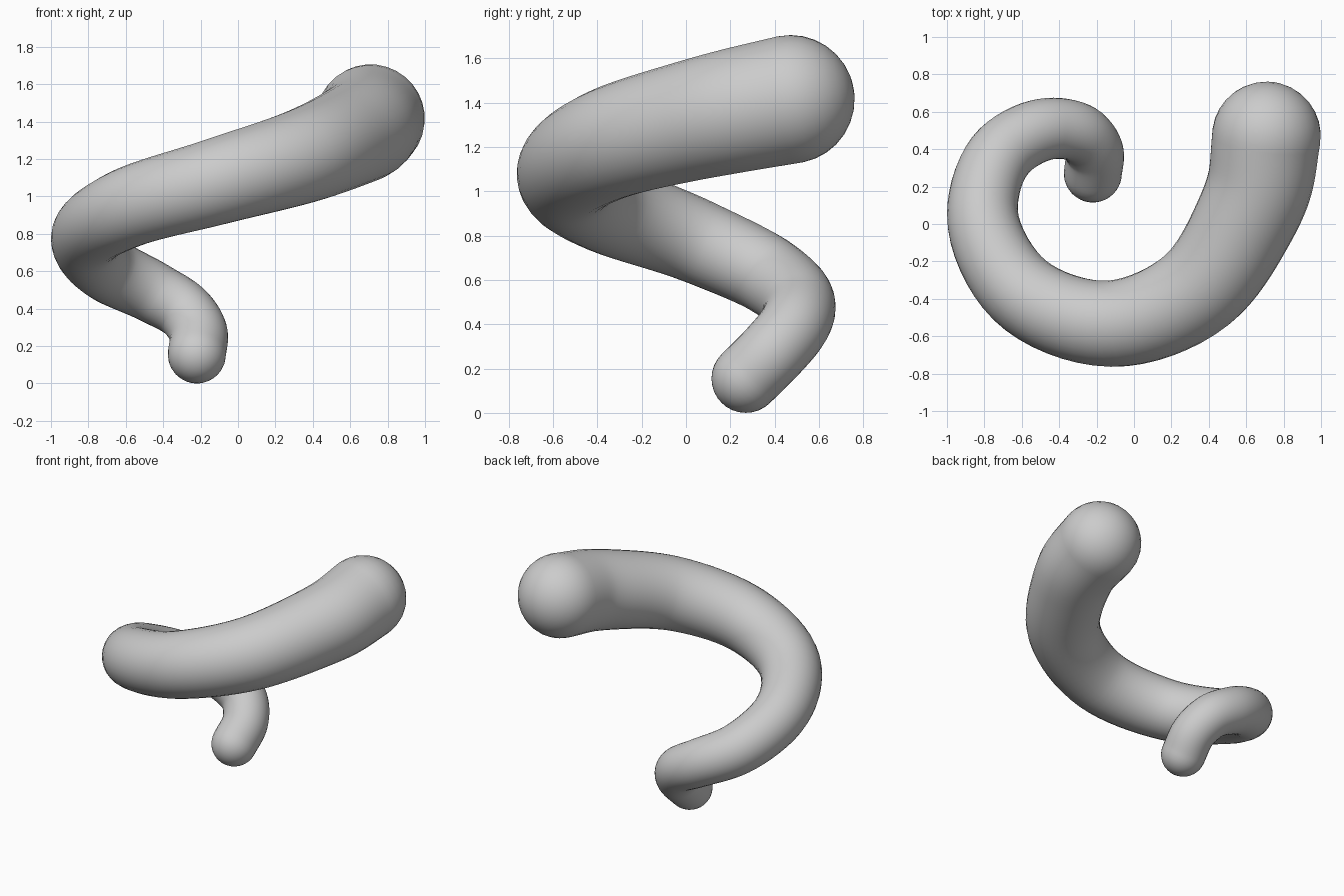
import bpy, bmesh, math
from mathutils import Vector

default = bpy.data.objects.get("Cube")
if default:
    bpy.data.objects.remove(default, do_unlink=True)

SIDES, STEPS, CAP = 32, 8, 8

# Centre line of the coil: x, y, z and tube radius
PATH = [Vector(p) for p in (
    (-.22, .27, .155, .155), (-.213, .39, .275, .156), (-.285, .482, .385, .158),
    (-.45, .51, .485, .165), (-.695, .39, .61, .177), (-.81, .06, .77, .19),
    (-.61, -.355, .93, .212), (-.13, -.533, 1.075, .231), (.345, -.345, 1.215, .253),
    (.585, .005, 1.315, .271), (.668, .2, 1.36, .281), (.708, .47, 1.415, .291))]


def spline(points):
    """Chord-length Catmull-Rom samples through the points."""
    ext = [2 * points[0] - points[1]] + points + [2 * points[-1] - points[-2]]
    out = []
    for a, b, c, d in zip(ext, ext[1:], ext[2:], ext[3:]):
        p, q, r = (b - a).length, (c - b).length, (d - c).length
        m0 = (c - b) * (p / (p + q)) + (b - a) * (q * q / p / (p + q))
        m1 = (c - b) * (r / (q + r)) + (d - c) * (q * q / r / (q + r))
        for i in range(STEPS):
            t = i / STEPS
            out.append(b * (2*t**3 - 3*t**2 + 1) + m0 * (t**3 - 2*t**2 + t)
                       + c * (3*t**2 - 2*t**3) + m1 * (t**3 - t**2))
    return out + [points[-1]]


samples = spline(PATH)
centres = [s.to_3d() for s in samples]
radii = [s.w for s in samples]
last = len(samples) - 1
tangents = [(centres[min(i + 1, last)] - centres[max(i - 1, 0)]).normalized()
            for i in range(last + 1)]

# Ring list: rounded start, body, rounded end
rings = []
for k in range(1, CAP):
    a = math.pi / 2 * k / CAP
    rings.append((centres[0] - tangents[0] * radii[0] * math.cos(a),
                  tangents[0], radii[0] * math.sin(a)))
rings += list(zip(centres, tangents, radii))
for k in range(1, CAP):
    a = math.pi / 2 * k / CAP
    rings.append((centres[last] + tangents[last] * radii[last] * math.sin(a),
                  tangents[last], radii[last] * math.cos(a)))

# Sweep the rings with a frame carried along the path
bm = bmesh.new()
side = tangents[0].orthogonal().normalized()
loops = []
for centre, tangent, radius in rings:
    side = (side - tangent * side.dot(tangent)).normalized()
    up = tangent.cross(side)
    loops.append([bm.verts.new(centre + radius * (side * math.cos(a) + up * math.sin(a)))
                  for a in (math.tau * j / SIDES for j in range(SIDES))])
for low, high in zip(loops, loops[1:]):
    for j in range(SIDES):
        n = (j + 1) % SIDES
        bm.faces.new((low[j], low[n], high[n], high[j]))

# Close both tips
start_tip = bm.verts.new(centres[0] - tangents[0] * radii[0])
end_tip = bm.verts.new(centres[last] + tangents[last] * radii[last])
for j in range(SIDES):
    n = (j + 1) % SIDES
    bm.faces.new((start_tip, loops[0][n], loops[0][j]))
    bm.faces.new((end_tip, loops[-1][j], loops[-1][n]))
bmesh.ops.recalc_face_normals(bm, faces=bm.faces)

mesh = bpy.data.meshes.new("spiral_horn")
bm.to_mesh(mesh)
bm.free()
horn = bpy.data.objects.new("spiral_horn", mesh)
bpy.context.collection.objects.link(horn)

# Plain grey colour
grey = bpy.data.materials.new("light grey")
grey.use_nodes = True
grey.diffuse_color = (.6, .6, .6, 1)
grey.node_tree.nodes["Principled BSDF"].inputs["Base Color"].default_value = (.6, .6, .6, 1)
mesh.materials.append(grey)

bpy.ops.object.select_all(action='DESELECT')
horn.select_set(True)
bpy.context.view_layer.objects.active = horn
bpy.ops.object.shade_smooth()
